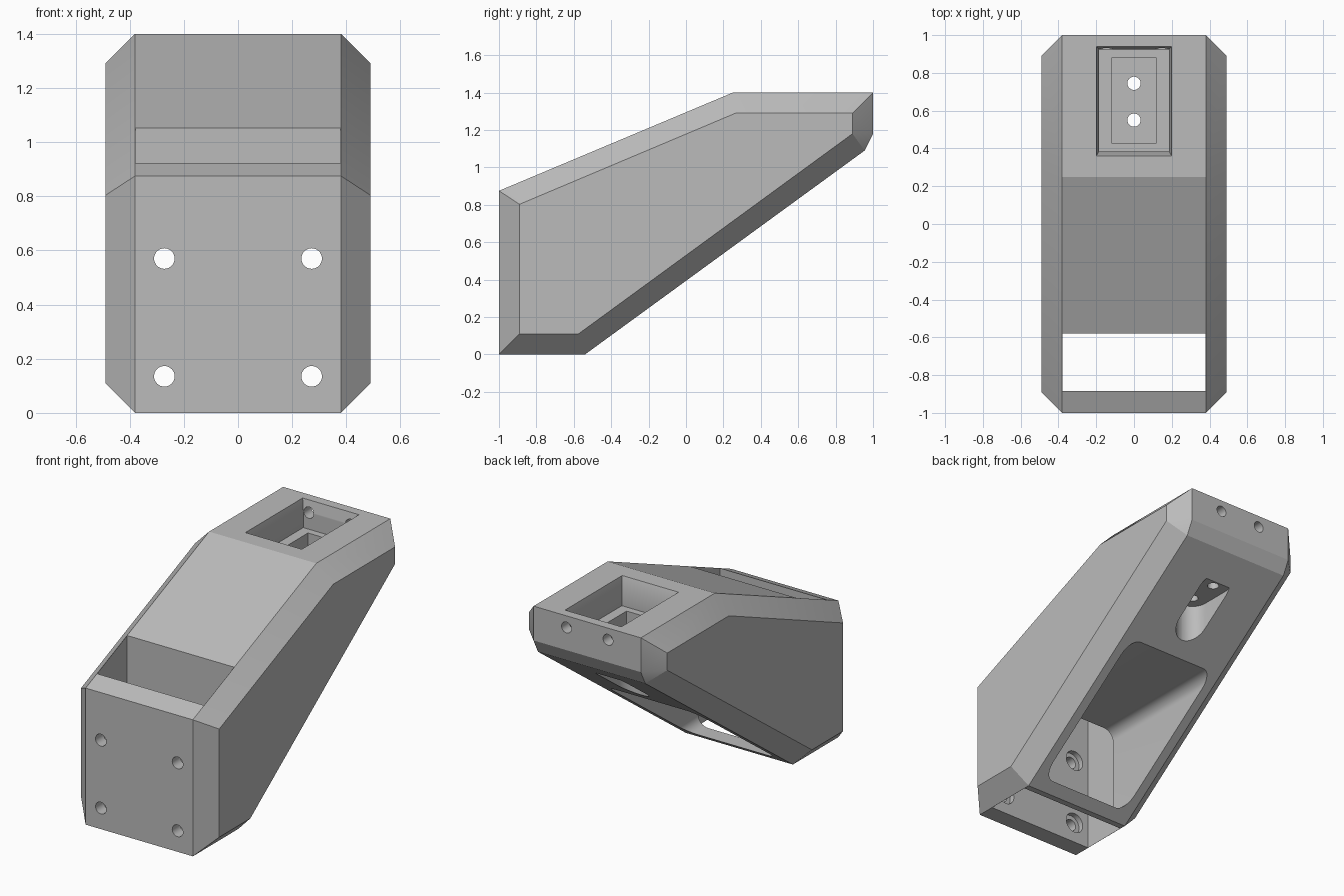
import bpy
import bmesh
import math

old = bpy.data.objects.get("Cube")
if old:
    bpy.data.objects.remove(old, do_unlink=True)

grey = bpy.data.materials.new("plain_grey")
grey.use_nodes = True
colour = (0.5, 0.5, 0.5, 1)
grey.diffuse_color = colour
grey.node_tree.nodes["Principled BSDF"].inputs["Base Color"].default_value = colour


def make_object(name, bm):
    bmesh.ops.recalc_face_normals(bm, faces=bm.faces)
    mesh = bpy.data.meshes.new(name)
    bm.to_mesh(mesh)
    bm.free()
    mesh.materials.append(grey)
    obj = bpy.data.objects.new(name, mesh)
    bpy.context.collection.objects.link(obj)
    return obj


def rect(x0, x1, v0, v1):
    return [(x0, v0), (x1, v0), (x1, v1), (x0, v1)]


def rounded(cx, cv, w, h, r, steps=8):
    """Rounded rectangle; a slot or a circle when r reaches the half size."""
    pts = []
    for q, (sx, sv) in enumerate([(1, 1), (-1, 1), (-1, -1), (1, -1)]):
        for i in range(steps + 1):
            a = (q + i / steps) * math.pi / 2
            p = (cx + sx * (w / 2 - r) + r * math.cos(a),
                 cv + sv * (h / 2 - r) + r * math.sin(a))
            if not pts or math.dist(p, pts[-1]) > 1e-5:
                pts.append(p)
    if math.dist(pts[0], pts[-1]) < 1e-5:
        pts.pop()
    return pts


def loft(name, axis, lo, hi, loop, end_loop=None):
    """Solid between two matching loops, along y or z."""
    bm = bmesh.new()

    def ring(pts, t):
        return [bm.verts.new((a, t, b) if axis == "y" else (a, b, t)) for a, b in pts]

    first, last = ring(loop, lo), ring(end_loop or loop, hi)
    bm.faces.new(first)
    bm.faces.new(last)
    n = len(first)
    for i in range(n):
        j = (i + 1) % n
        bm.faces.new((first[i], first[j], last[j], last[i]))
    return make_object(name, bm)


# Chamfered body: wide middle profile and smaller side profile, hulled
middle = [(-1, 0), (-0.54, 0), (0.955, 1.09), (1, 1.18), (1, 1.4), (0.25, 1.4), (-1, 0.875)]
side = [(-0.89, 0.11), (-0.575, 0.11), (0.89, 1.18), (0.89, 1.29), (0.265, 1.29), (-0.89, 0.803)]
bm = bmesh.new()
for s in (-1, 1):
    for half, profile in ((0.38, middle), (0.49, side)):
        for y, z in profile:
            bm.verts.new((s * half, y, z))
bmesh.ops.convex_hull(bm, input=bm.verts)
bmesh.ops.dissolve_limit(bm, angle_limit=math.radians(1.5), verts=bm.verts, edges=bm.edges)
body = make_object("bracket_body", bm)

cutters = [
    # Vertical slot behind the front plate, and rounded duct out of the slope
    loft("front_slot", "z", -0.1, 1.5, rect(-0.379, 0.379, -0.885, -0.58)),
    loft("rear_duct", "y", -0.7, 1.2, rounded(0, 0.3525, 0.64, 0.605, 0.07)),
    # Top pocket with tapered rim and a stepped floor
    loft("pocket_rim", "z", 1.33, 1.401, rect(-0.185, 0.185, 0.385, 0.925),
         rect(-0.2, 0.2, 0.36, 0.94)),
    loft("pocket", "z", 1.22, 1.34, rect(-0.185, 0.185, 0.385, 0.925)),
    loft("pocket_recess", "z", 1.09, 1.25, rect(-0.12, 0.12, 0.43, 0.88)),
    # Slot under the pocket floor
    loft("under_slot", "z", 0.3, 0.97, rounded(0, 0.6475, 0.2, 0.395, 0.0999)),
]
for y in (0.55, 0.745):
    cutters.append(loft("floor_hole", "z", 0.9, 1.15, rounded(0, y, 0.07, 0.07, 0.035)))
for s in (-1, 1):
    cutters.append(loft("back_hole", "y", 0.85, 1.1, rounded(s * 0.147, 1.325, 0.07, 0.07, 0.035)))
    for z in (0.135, 0.57):
        cutters.append(loft("front_hole", "y", -1.1, -0.8,
                            rounded(s * 0.272, z, 0.076, 0.076, 0.038)))
        cutters.append(loft("counterbore", "y", -0.92, -0.8,
                            rounded(s * 0.272, z, 0.13, 0.13, 0.065)))

# Cut every opening, then discard the cutters
bpy.context.view_layer.objects.active = body
for cutter in cutters:
    cutter.hide_render = True
    mod = body.modifiers.new("cut", "BOOLEAN")
    mod.operation = "DIFFERENCE"
    mod.solver = "EXACT"
    mod.object = cutter
    bpy.ops.object.modifier_apply(modifier=mod.name)
for cutter in cutters:
    bpy.data.objects.remove(cutter, do_unlink=True)

for obj in bpy.context.selected_objects:
    obj.select_set(False)
body.select_set(True)
bpy.ops.object.shade_smooth_by_angle(angle=math.radians(20))
